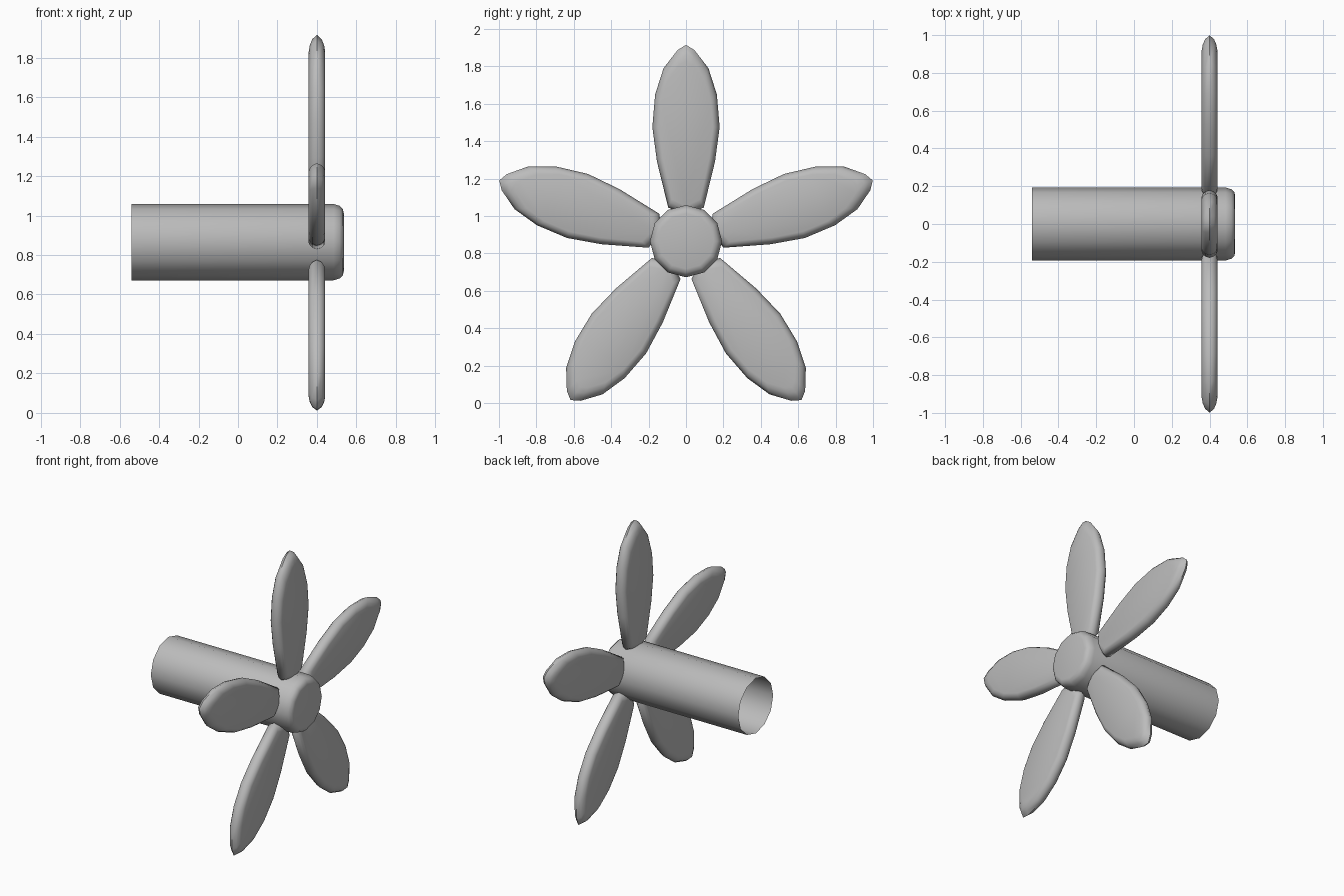
import bpy, bmesh, math
from mathutils import Matrix, Vector

if "Cube" in bpy.data.objects:
    bpy.data.objects.remove(bpy.data.objects["Cube"])

grey = bpy.data.materials.new("light grey")
grey.diffuse_color = (0.5, 0.5, 0.5, 1)
grey.use_nodes = True
grey.node_tree.nodes["Principled BSDF"].inputs["Base Color"].default_value = grey.diffuse_color

HUB_X, HUB_Z = 0.40, 0.865


def finish(name, bm, location, angle):
    bmesh.ops.recalc_face_normals(bm, faces=bm.faces)
    mesh = bpy.data.meshes.new(name)
    bm.to_mesh(mesh)
    bm.free()
    mesh.materials.append(grey)
    obj = bpy.data.objects.new(name, mesh)
    obj.location = location
    bpy.context.collection.objects.link(obj)
    bpy.context.view_layer.objects.active = obj
    obj.select_set(True)
    bpy.ops.object.shade_smooth_by_angle(angle=math.radians(angle))
    obj.select_set(False)
    return obj


def bridge(bm, a, b):
    n = len(a)
    for i in range(n):
        bm.faces.new((a[i], a[(i + 1) % n], b[(i + 1) % n], b[i]))


# Hollow shaft with a rounded closed nose, open at the back
bm = bmesh.new()
rings = []
for x, r in [(-0.54, 0.193), (0.485, 0.193), (0.515, 0.184), (0.531, 0.168), (0.536, 0.148)]:
    rings.append([bm.verts.new((x, r * math.sin(math.tau * i / 12), r * math.cos(math.tau * i / 12)))
                  for i in range(12)])
for a, b in zip(rings, rings[1:]):
    bridge(bm, a, b)
bm.faces.new(rings[-1])
finish("shaft", bm, (0, 0, HUB_Z), 50)

# Petal-shaped blade outline: half width and distance from the axis
half = [(0.045, 1.022), (0.12, 0.925), (0.165, 0.785), (0.18, 0.61),
        (0.155, 0.425), (0.095, 0.18)]
outline = [(0, 1.05)] + half + [(0, 0.14)] + [(-y, z) for y, z in reversed(half)]
MID = 0.62

# Five blades with rounded rims
for k in range(5):
    bm = bmesh.new()
    rings = []
    for x, s in [(-0.042, 0.80), (-0.036, 0.88), (-0.024, 0.95), (0, 1),
                 (0.024, 0.95), (0.036, 0.88), (0.042, 0.80)]:
        rings.append([bm.verts.new((x, y * s, MID + (z - MID) * (s if z > MID else 0.5 + s / 2)))
                      for y, z in outline])
    for a, b in zip(rings, rings[1:]):
        bridge(bm, a, b)
    bm.faces.new(rings[0])
    bm.faces.new(rings[-1])
    bm.transform(Matrix.Rotation(math.tau * k / 5, 4, 'X'))
    finish(f"blade_{k + 1}", bm, (HUB_X, 0, HUB_Z), 60)
